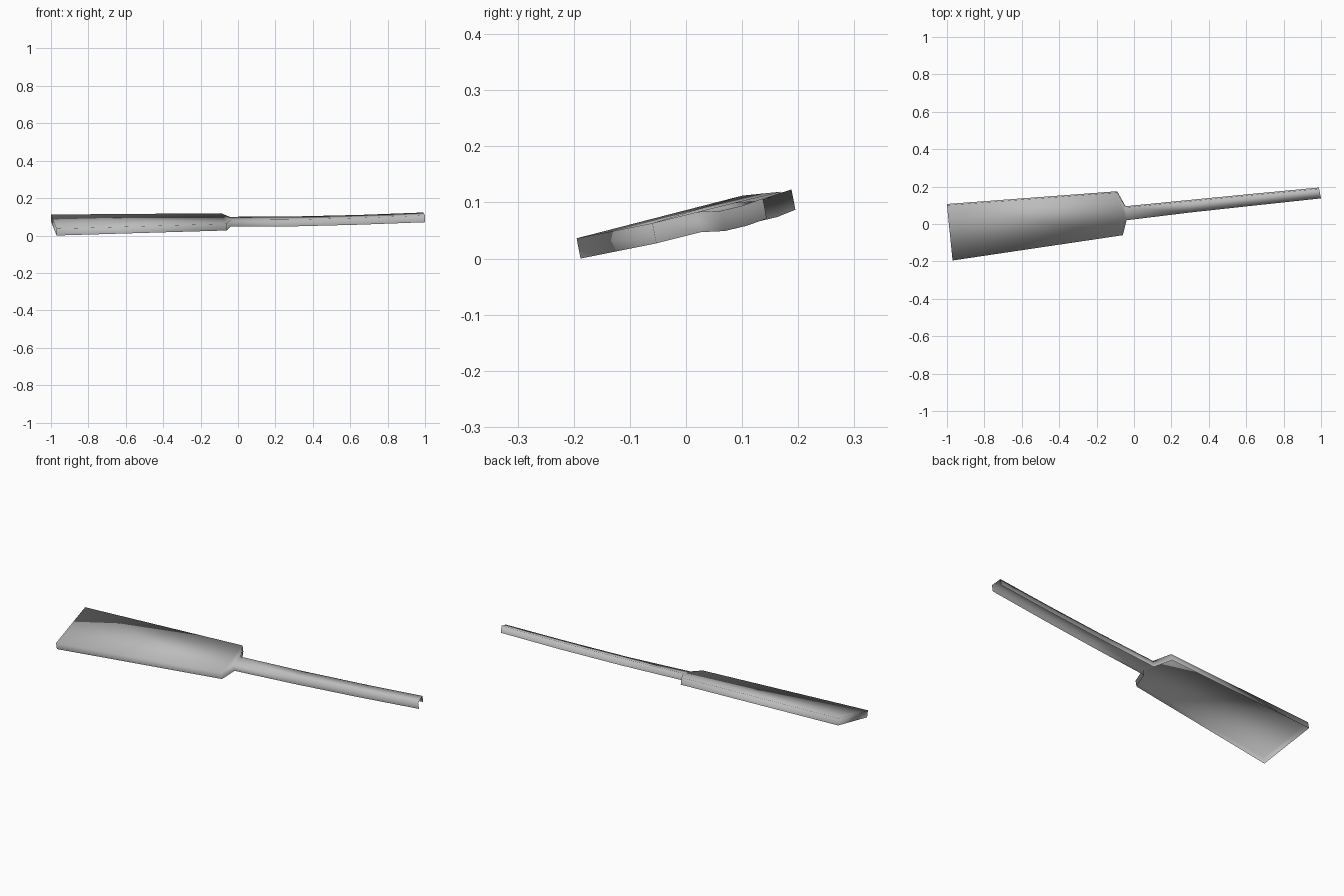
import bpy
import bmesh
from mathutils import Vector

cube = bpy.data.objects.get("Cube")
if cube:
    bpy.data.objects.remove(cube, do_unlink=True)

grey = bpy.data.materials.new("light_grey")
grey.use_nodes = True
colour = (0.5, 0.5, 0.5, 1)
grey.diffuse_color = colour
grey.node_tree.nodes["Principled BSDF"].inputs["Base Color"].default_value = colour

# Stations along the top: back corner, front corner
stations = [
    ((-1.0, 0.10, 0.112), (-0.97, -0.195, 0.036)),    # blade end
    ((-0.09, 0.168, 0.119), (-0.06, -0.06, 0.063)),   # shoulder
    ((-0.045, 0.088, 0.10), (-0.04, 0.02, 0.083)),    # neck
    ((0.3, 0.122, 0.102), (0.305, 0.062, 0.085)),     # handle
    ((0.65, 0.156, 0.11), (0.655, 0.10, 0.094)),
    ((0.99, 0.188, 0.123), (1.0, 0.137, 0.107)),      # open handle tip
]
drop = Vector((0, 0.007, -0.036))

# Thin shell: sloping top with a skirt, open below and at the handle tip
bm = bmesh.new()
rows = []
for back, front in stations:
    b, f = Vector(back), Vector(front)
    rows.append([bm.verts.new(p) for p in (b + drop, b, f, f + drop)])
for a, b in zip(rows, rows[1:]):
    for i in range(3):
        bm.faces.new((a[i], a[i + 1], b[i + 1], b[i]))
bm.faces.new(reversed(rows[0]))   # blade end wall
bmesh.ops.recalc_face_normals(bm, faces=bm.faces)
bm.normal_update()
if sum(f.normal.z * f.calc_area() for f in bm.faces) < 0:
    bmesh.ops.reverse_faces(bm, faces=bm.faces)
for face in bm.faces:
    face.smooth = True

mesh = bpy.data.meshes.new("paddle_shell")
bm.to_mesh(mesh)
bm.free()
mesh.materials.append(grey)
shell = bpy.data.objects.new("paddle_shell", mesh)
bpy.context.collection.objects.link(shell)
